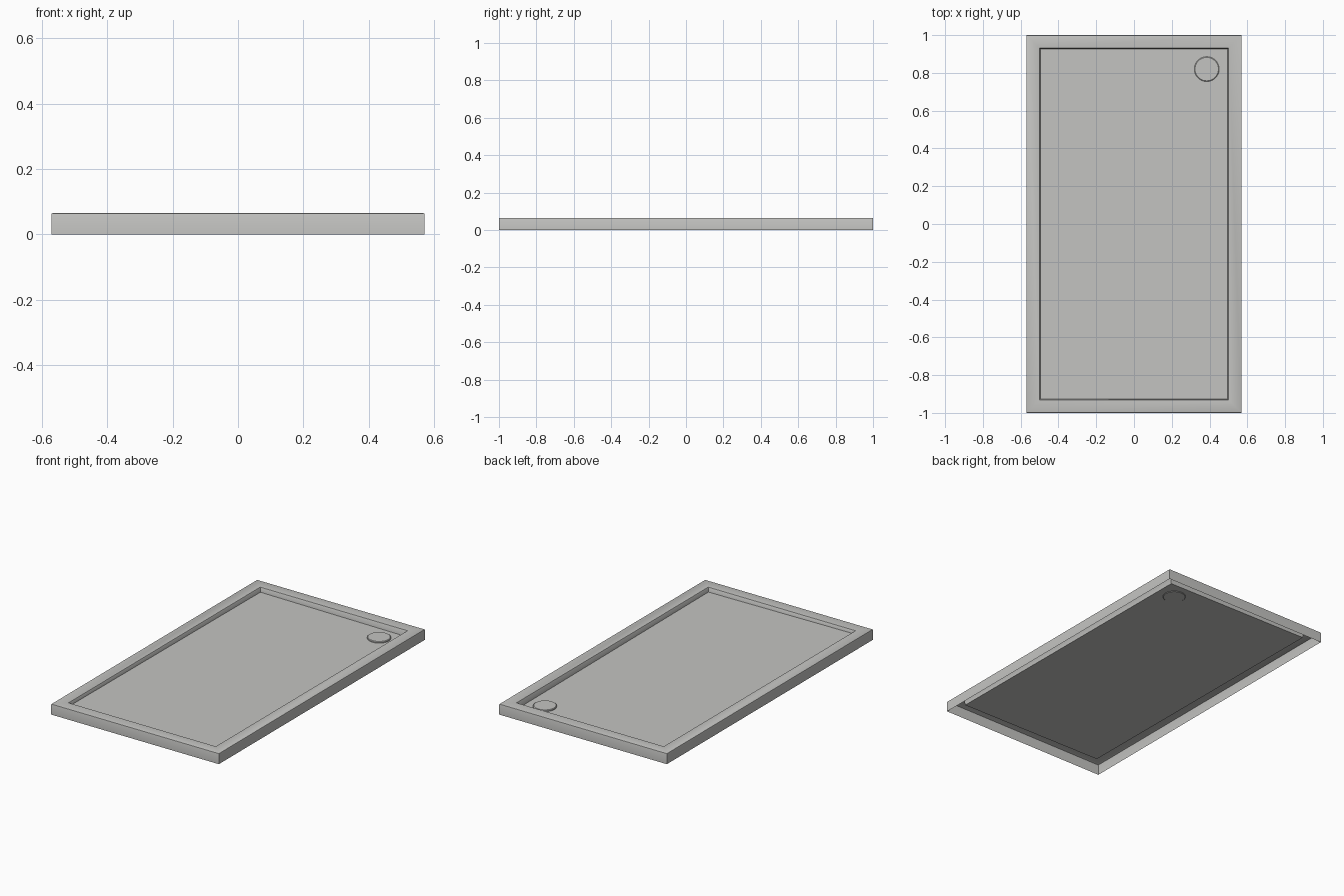
import bpy, bmesh, math
from mathutils import Vector

if "Cube" in bpy.data.objects:
    bpy.data.objects.remove(bpy.data.objects["Cube"])

HX, HY, TOP, RIM = 0.57, 1.0, 0.065, 0.07

mat = bpy.data.materials.new("warm_grey_enamel")
mat.use_nodes = True
colour = (0.55, 0.55, 0.535, 1)
mat.diffuse_color = colour
mat.node_tree.nodes["Principled BSDF"].inputs["Base Color"].default_value = colour


def floor_height(x, y):
    """The floor falls gently towards the drain corner."""
    return TOP - 0.0285 - 0.008 * x - 0.0047 * y


def make_object(name, bm):
    bmesh.ops.recalc_face_normals(bm, faces=bm.faces)
    mesh = bpy.data.meshes.new(name)
    bm.to_mesh(mesh)
    bm.free()
    mesh.materials.append(mat)
    obj = bpy.data.objects.new(name, mesh)
    bpy.context.collection.objects.link(obj)
    bpy.ops.object.select_all(action="DESELECT")
    obj.select_set(True)
    bpy.context.view_layer.objects.active = obj
    bpy.ops.object.shade_smooth_by_angle(angle=math.radians(35))
    return obj


def bridge(bm, lower, upper):
    n = len(lower)
    for i in range(n):
        j = (i + 1) % n
        bm.faces.new((lower[i], lower[j], upper[j], upper[i]))


# Tray: open underneath, outer skirt, flat rim, basin wall and sloping floor
bm = bmesh.new()


def rectangle(inset, height):
    x, y = HX - inset, HY - inset
    return [bm.verts.new((px, py, height(px, py)))
            for px, py in ((-x, -y), (x, -y), (x, y), (-x, y))]


loops = [rectangle(0, lambda x, y: 0),
         rectangle(0, lambda x, y: TOP),
         rectangle(RIM, lambda x, y: TOP),
         rectangle(RIM + 0.004, floor_height)]
for a, b in zip(loops, loops[1:]):
    bridge(bm, a, b)
bm.faces.new(loops[-1])

# Softened rim edges
rim_edges = [e for e in bm.edges if all(abs(v.co.z - TOP) < 1e-5 for v in e.verts)
             and (set(e.verts) <= set(loops[1]) or set(e.verts) <= set(loops[2]))]
bmesh.ops.bevel(bm, geom=rim_edges, offset=0.003, segments=2, profile=0.5,
                affect="EDGES")
tray = make_object("shower_tray", bm)

# Make sure the open sheet faces upwards
if max(tray.data.polygons, key=lambda p: p.area).normal.z < 0:
    tray.data.flip_normals()

# Drain cover: a low turned disc standing just above the floor
centre = Vector((0.385, 0.82, floor_height(0.385, 0.82)))
profile = [(0.062, -0.003), (0.066, 0.0), (0.066, 0.006), (0.062, 0.009)]
bm = bmesh.new()
SIDES = 40
rings = []
for radius, dz in profile:
    rings.append([bm.verts.new(centre + Vector((
        radius * math.cos(math.tau * i / SIDES),
        radius * math.sin(math.tau * i / SIDES), dz))) for i in range(SIDES)])
for a, b in zip(rings, rings[1:]):
    bridge(bm, a, b)
bm.faces.new(rings[0][::-1])
bm.faces.new(rings[-1])
make_object("drain_cover", bm)
